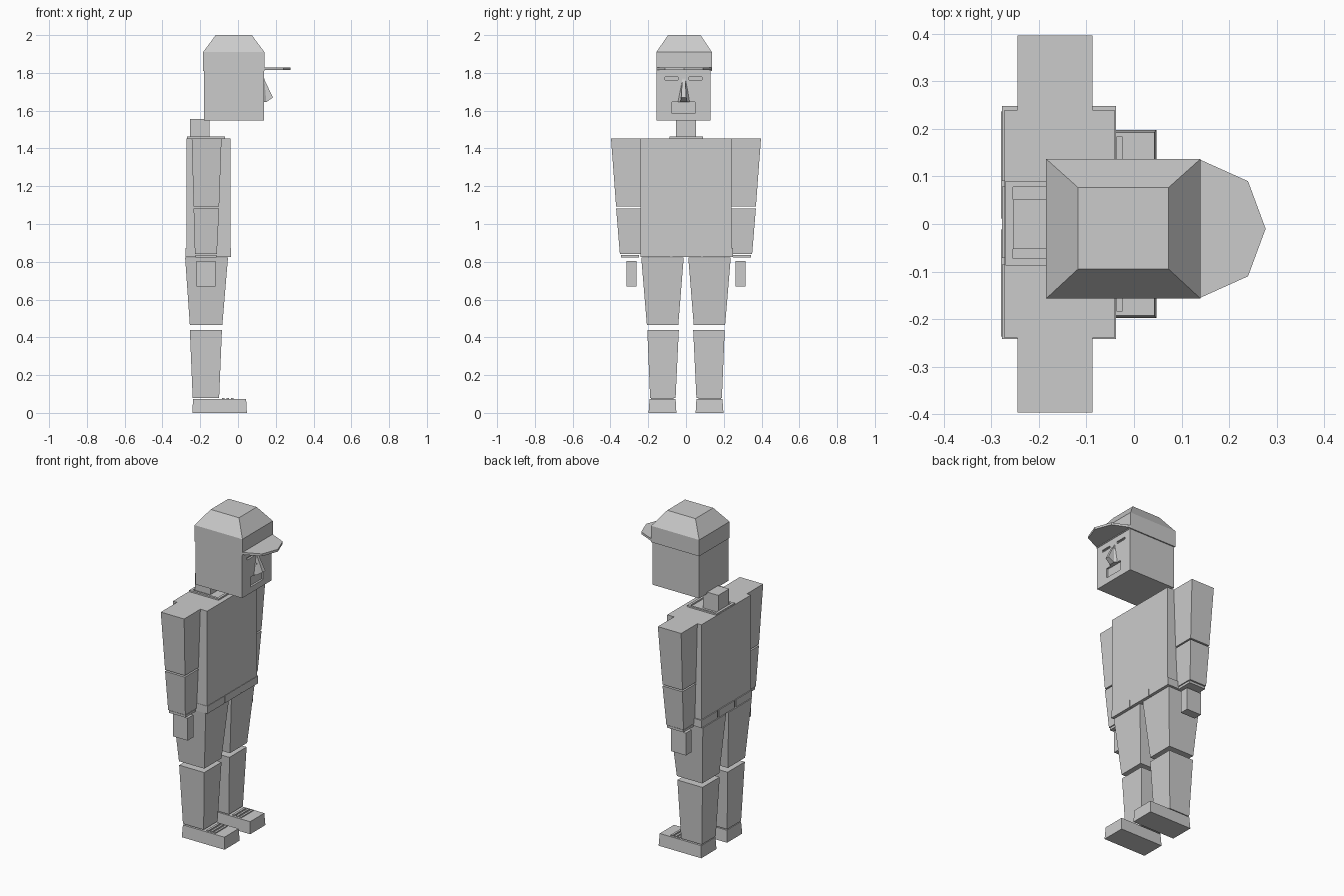
import bpy, bmesh

grey = bpy.data.materials.new("plain grey")
grey.diffuse_color = (0.6, 0.6, 0.6, 1)


def solid(name, rings, cap=True):
    """Join a stack of matching closed rings into a flat-faced solid."""
    bm = bmesh.new()
    loops = [[bm.verts.new(p) for p in ring] for ring in rings]
    n = len(loops[0])
    for a, b in zip(loops, loops[1:]):
        for i in range(n):
            j = (i + 1) % n
            bm.faces.new((a[i], a[j], b[j], b[i]))
    if cap:
        bm.faces.new(loops[0][::-1])
        bm.faces.new(loops[-1])
    bmesh.ops.recalc_face_normals(bm, faces=bm.faces)
    me = bpy.data.meshes.new(name)
    bm.to_mesh(me)
    bm.free()
    me.materials.append(grey)
    ob = bpy.data.objects.new(name, me)
    bpy.context.collection.objects.link(ob)
    return ob


def rect(x0, x1, y0, y1, z):
    return [(x0, y0, z), (x1, y0, z), (x1, y1, z), (x0, y1, z)]


def taper(name, low, high):
    return solid(name, [rect(*low), rect(*high)])


def box(name, x0, x1, y0, y1, z0, z1):
    return taper(name, (x0, x1, y0, y1, z0), (x0, x1, y0, y1, z1))


def limb(name, low, high):
    """Tapered part on both sides; y runs from inner to outer edge."""
    for side, s in (("left", 1), ("right", -1)):
        ends = [(x0, x1, *sorted((s * y0, s * y1)), z) for x0, x1, y0, y1, z in (low, high)]
        taper(f"{side}_{name}", *ends)


# Head with slots for the eyes and mouth
head = box("head", -0.18, 0.137, -0.155, 0.13, 1.548, 1.83)
slots = [("right_eye", -0.11, -0.042, 1.763, 1.777),
         ("left_eye", 0.016, 0.085, 1.763, 1.777),
         ("mouth", -0.074, 0.048, 1.585, 1.645)]
for name, y0, y1, z0, z1 in slots:
    cutter = box(name + "_cutter", 0.125, 0.16, y0, y1, z0, z1)
    mod = head.modifiers.new(name, 'BOOLEAN')
    mod.operation, mod.solver, mod.object = 'DIFFERENCE', 'EXACT', cutter
bpy.context.view_layer.update()
cut = bpy.data.meshes.new_from_object(head.evaluated_get(bpy.context.evaluated_depsgraph_get()))
head.modifiers.clear()
head.data = cut
for name, *_ in slots:
    bpy.data.objects.remove(bpy.data.objects[name + "_cutter"])

# Wedge nose, narrow at the bridge
solid("nose", [
    [(0.135, -0.02, 1.77), (0.139, -0.02, 1.77), (0.139, -0.004, 1.77), (0.135, -0.004, 1.77)],
    [(0.135, -0.045, 1.645), (0.15, -0.03, 1.645), (0.15, 0.006, 1.645), (0.135, 0.021, 1.645)],
], cap=True)
solid("nose_tip", [
    [(0.137, -0.02, 1.765), (0.139, -0.02, 1.765), (0.139, -0.004, 1.765), (0.137, -0.004, 1.765)],
    [(0.15, -0.03, 1.645), (0.185, -0.025, 1.67), (0.185, 0.001, 1.67), (0.15, 0.006, 1.645)],
])

# Cap crown and pointed brim
solid("cap", [rect(-0.185, 0.14, -0.157, 0.137, 1.81),
              rect(-0.185, 0.14, -0.157, 0.137, 1.91),
              rect(-0.118, 0.073, -0.095, 0.077, 2.0)])
brim = [(0.13, -0.155), (0.14, -0.155), (0.24, -0.11), (0.277, -0.01),
        (0.24, 0.09), (0.14, 0.135), (0.13, 0.135)]
solid("brim", [[(x, y, z) for x, y in brim] for z in (1.815, 1.829)])

# Neck inside a raised collar frame
box("neck", -0.255, -0.15, -0.053, 0.052, 1.44, 1.557)
outer, inner = (-0.27, -0.07, -0.087, 0.09), (-0.255, -0.085, -0.073, 0.078)
solid("collar", [rect(*outer, 1.45), rect(*outer, 1.462), rect(*inner, 1.462),
                 rect(*inner, 1.45), rect(*outer, 1.45)], cap=False)

# Torso and a belt split into three pieces
box("torso", -0.272, -0.041, -0.24, 0.24, 0.828, 1.453)
for i, (y0, y1) in enumerate([(-0.242, -0.085), (-0.072, 0.079), (0.09, 0.248)]):
    box(f"belt_piece_{i + 1}", -0.278, -0.038, y0, y1, 0.826, 0.872)

# Arms
limb("upper_arm", (-0.235, -0.1, 0.24, 0.37, 1.092), (-0.245, -0.087, 0.24, 0.397, 1.453))
limb("forearm", (-0.228, -0.112, 0.241, 0.35, 0.84), (-0.235, -0.1, 0.241, 0.37, 1.083))
limb("cuff", (-0.226, -0.114, 0.25, 0.345, 0.822), (-0.226, -0.114, 0.25, 0.345, 0.836))
limb("hand", (-0.22, -0.12, 0.261, 0.315, 0.668), (-0.22, -0.12, 0.261, 0.315, 0.805))

# Legs
limb("thigh", (-0.255, -0.083, 0.041, 0.207, 0.465), (-0.28, -0.053, 0.012, 0.237, 0.823))
limb("shin", (-0.24, -0.1, 0.055, 0.19, 0.08), (-0.255, -0.085, 0.038, 0.205, 0.44))

# Feet with laces
limb("foot", (-0.242, 0.047, 0.051, 0.198, 0), (-0.238, 0.043, 0.055, 0.193, 0.074))
for i in range(3):
    x = -0.085 + 0.024 * i
    limb(f"lace_{i + 1}", (x, x + 0.013, 0.067, 0.184, 0.07), (x, x + 0.013, 0.067, 0.184, 0.08))
